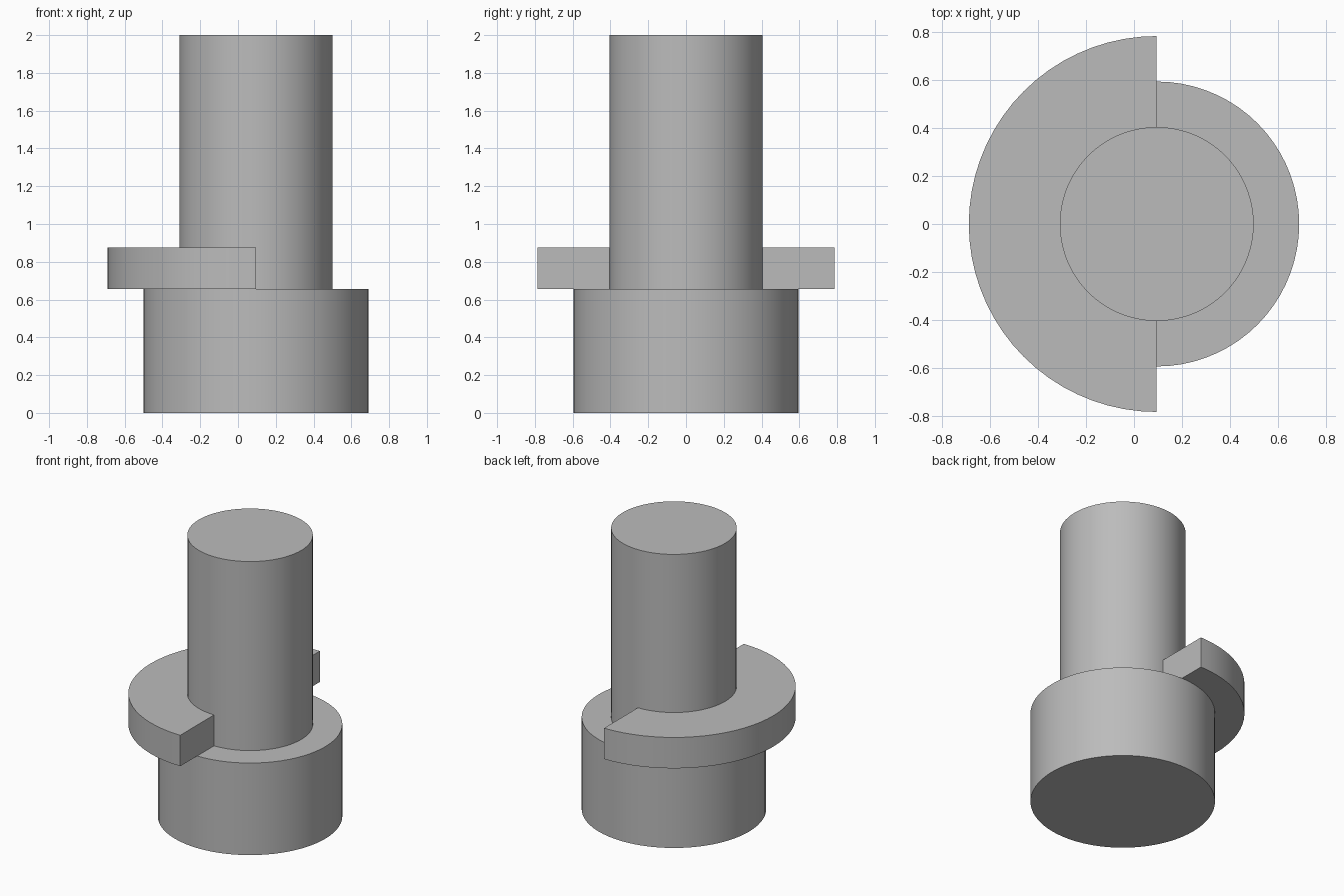
import bpy, bmesh
from math import pi, sin, cos, radians

if "Cube" in bpy.data.objects:
    bpy.data.objects.remove(bpy.data.objects["Cube"], do_unlink=True)

AXIS_X = 0.095
BASE_R, SHAFT_R, COLLAR_R = 0.595, 0.405, 0.785
BASE_TOP, COLLAR_TOP, SHAFT_TOP = 0.655, 0.875, 2.0
SEGMENTS = 72

grey = bpy.data.materials.new("plain grey")
grey.use_nodes = True
colour = (0.5, 0.5, 0.5, 1)
grey.diffuse_color = colour
grey.node_tree.nodes["Principled BSDF"].inputs["Base Color"].default_value = colour


def arc(radius, start, end, steps):
    return [(radius * cos(start + (end - start) * i / steps),
             radius * sin(start + (end - start) * i / steps)) for i in range(steps + 1)]


def extrude_outline(name, outline, bottom, top):
    """Raise a flat outline into a solid standing on the shared axis."""
    bm = bmesh.new()
    face = bm.faces.new([bm.verts.new((x, y, bottom)) for x, y in outline])
    raised = bmesh.ops.extrude_face_region(bm, geom=[face], use_keep_orig=True)
    verts = [v for v in raised["geom"] if isinstance(v, bmesh.types.BMVert)]
    bmesh.ops.translate(bm, verts=verts, vec=(0, 0, top - bottom))
    bmesh.ops.recalc_face_normals(bm, faces=bm.faces)
    mesh = bpy.data.meshes.new(name)
    bm.to_mesh(mesh)
    bm.free()
    mesh.materials.append(grey)
    obj = bpy.data.objects.new(name, mesh)
    obj.location.x = AXIS_X
    bpy.context.collection.objects.link(obj)
    bpy.ops.object.select_all(action="DESELECT")
    obj.select_set(True)
    bpy.context.view_layer.objects.active = obj
    bpy.ops.object.shade_smooth_by_angle(angle=radians(30))
    return obj


# Wide round base and the shaft standing on it
extrude_outline("base", arc(BASE_R, 0, 2 * pi, SEGMENTS)[:-1], 0, BASE_TOP)
extrude_outline("shaft", arc(SHAFT_R, 0, 2 * pi, SEGMENTS)[:-1], BASE_TOP, SHAFT_TOP)

# Half-ring collar wrapped around the right side of the shaft
half_ring = (arc(COLLAR_R, pi / 2, 3 * pi / 2, SEGMENTS // 2)
             + arc(SHAFT_R, 3 * pi / 2, pi / 2, SEGMENTS // 2))
extrude_outline("half_collar", half_ring, BASE_TOP, COLLAR_TOP)
